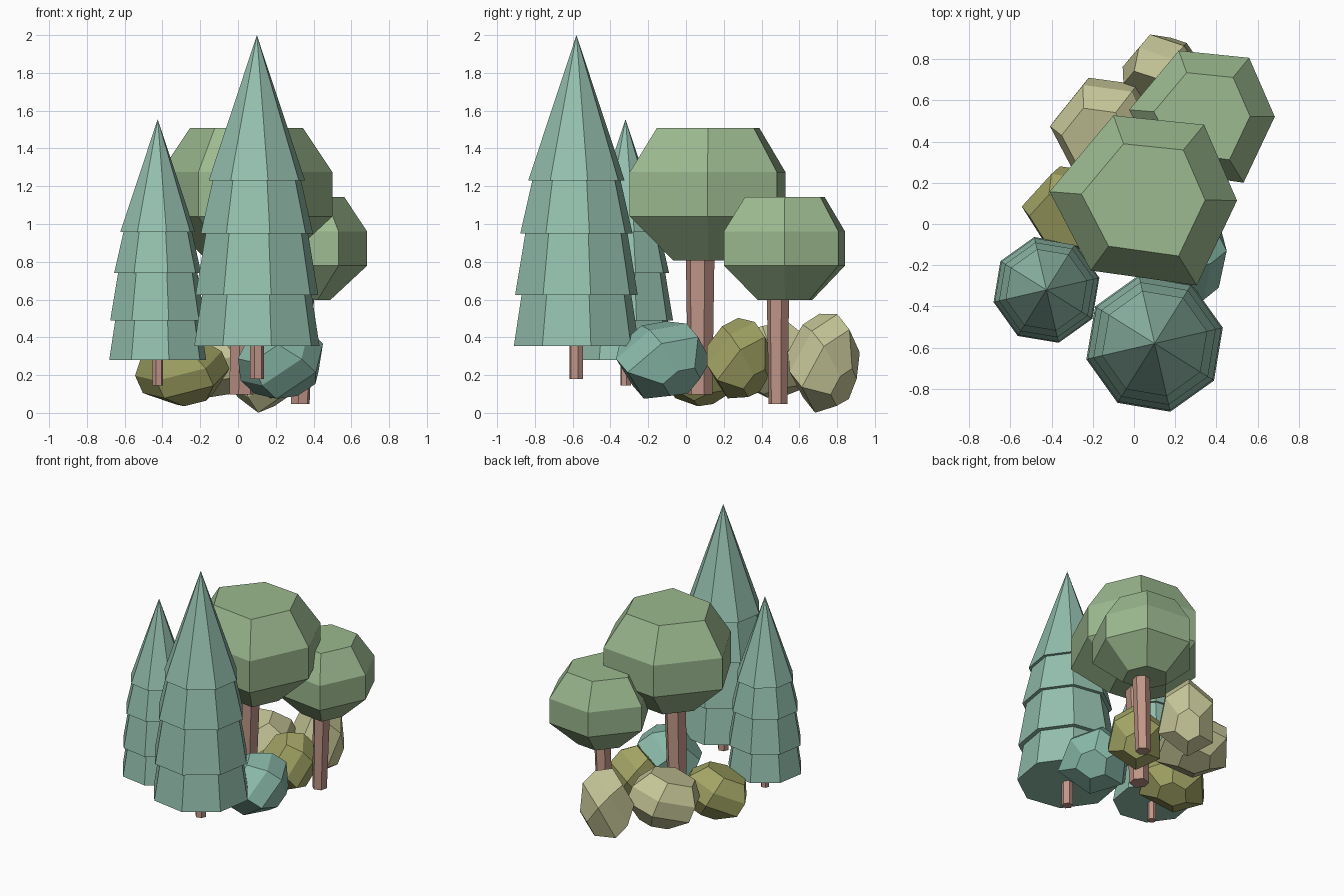
import bpy, bmesh, math
from mathutils import Vector

if "Cube" in bpy.data.objects:
    bpy.data.objects.remove(bpy.data.objects["Cube"])


def paint(name, rgb):
    m = bpy.data.materials.new(name)
    m.diffuse_color = [(c / 255) ** 2.2 for c in rgb] + [1]
    m.use_nodes = True
    m.node_tree.nodes["Principled BSDF"].inputs["Base Color"].default_value = m.diffuse_color
    return m


PINE = paint("pine_green", (146, 190, 172))
LEAF = paint("leaf_green", (155, 184, 142))
BARK = paint("bark", (190, 148, 134))
OLIVE = paint("olive", (160, 162, 100))
PALE = paint("pale_olive", (196, 196, 150))
TEAL = paint("teal", (136, 184, 168))


def skin(name, rings, mat, fix=None):
    """Closed flat-faced skin over equal-length rings of points (a one-point ring is a tip)."""
    bm = bmesh.new()
    pts = [[Vector(p) for p in r] for r in rings]
    if fix:
        pts = fix(pts)
    vs = [[bm.verts.new(p) for p in r] for r in pts]
    for a, b in zip(vs, vs[1:]):
        n = len(a)
        for i in range(n):
            j = (i + 1) % n
            bm.faces.new((a[i], a[j], b[0]) if len(b) == 1 else (a[i], a[j], b[j], b[i]))
    for r in (vs[0], vs[-1]):
        if len(r) > 2:
            bm.faces.new(r)
    bmesh.ops.recalc_face_normals(bm, faces=bm.faces)
    me = bpy.data.meshes.new(name)
    bm.to_mesh(me)
    bm.free()
    me.materials.append(mat)
    ob = bpy.data.objects.new(name, me)
    bpy.context.collection.objects.link(ob)
    return ob


def ngon(x, y, z, r, n, turn=0.0):
    return [(x + r * math.cos(turn + math.tau * i / n),
             y + r * math.sin(turn + math.tau * i / n), z) for i in range(n)]


# Pine trees: four stepped eight-sided tiers on a thin trunk (heights measured down from the tip)
TIERS = [(1.645, .34), (1.375, .298), (1.375, .333), (1.05, .278),
         (1.05, .305), (.77, .24), (.77, .262)]


def pine(name, x, y, top, s):
    rings = [ngon(x, y, top - d * s, r * s, 8, math.radians(13)) for d, r in TIERS]
    skin(name + "_foliage", rings + [[(x, y, top)]], PINE)
    skin(name + "_trunk", [ngon(x, y, top - d * s, .038 * s, 6, .2) for d in (1.82, 1.6)], BARK)


pine("tall_pine", .10, -.58, 2.0, 1)
pine("small_pine", -.425, -.32, 1.555, .775)

# Irregular six-sided outline shared by the leafy crowns and the bushes
OUTLINE = [(.455, -.008), (.295, .36), (-.145, .405), (-.455, .035), (-.255, -.348), (.26, -.42)]
LEVELS = [(-.35, .45), (-.117, 1), (.117, 1), (.35, .66)]


def crown_rings(x, y, z, s):
    return [[(x + px * k * s, y + py * k * s, z + h * s) for px, py in OUTLINE] for h, k in LEVELS]


# Leafy trees
def leafy(name, crown, trunk, s):
    skin(name + "_crown", crown_rings(*crown, s), LEAF)
    tx, ty = trunk
    cz = crown[2]
    skin(name + "_trunk", [ngon(tx, ty, cz - 1.06 * s, .066 * s, 6, .3),
                           ngon(tx + .02 * s, ty, cz - .3 * s, .078 * s, 6, .3)], BARK)


leafy("large_tree", (.045, .122, 1.157), (.018, .075), 1)
leafy("small_tree", (.33, .527, .87), (.33, .487), .777)


# Bushes: the crown shape tilted so its small end points along 'down', fitted to a box
def bush(name, centre, half, down, mat):
    q = Vector((0, 0, -1)).rotation_difference(Vector(down))

    def fit(rings):
        rings = [[q @ p for p in r] for r in rings]
        flat = [p for r in rings for p in r]
        lo = [min(p[i] for p in flat) for i in range(3)]
        hi = [max(p[i] for p in flat) for i in range(3)]
        return [[Vector([centre[i] + half[i] * (2 * (p[i] - lo[i]) / (hi[i] - lo[i]) - 1)
                         for i in range(3)]) for p in r] for r in rings]

    skin(name, crown_rings(0, 0, 0, 1), mat, fit)


bush("teal_bush", (.225, -.12, .28), (.225, .25, .205), (.6, .45, -.6), TEAL)
bush("left_olive_bush", (-.295, .07, .225), (.25, .21, .19), (.3, .3, -.8), OLIVE)
bush("middle_olive_bush", (.22, .285, .29), (.195, .175, .213), (.4, .5, -.6), OLIVE)
bush("left_pale_bush", (-.15, .46, .28), (.258, .25, .2), (.2, .25, -.9), PALE)
bush("back_pale_bush", (.14, .73, .263), (.195, .19, .262), (.5, .6, -.55), PALE)
